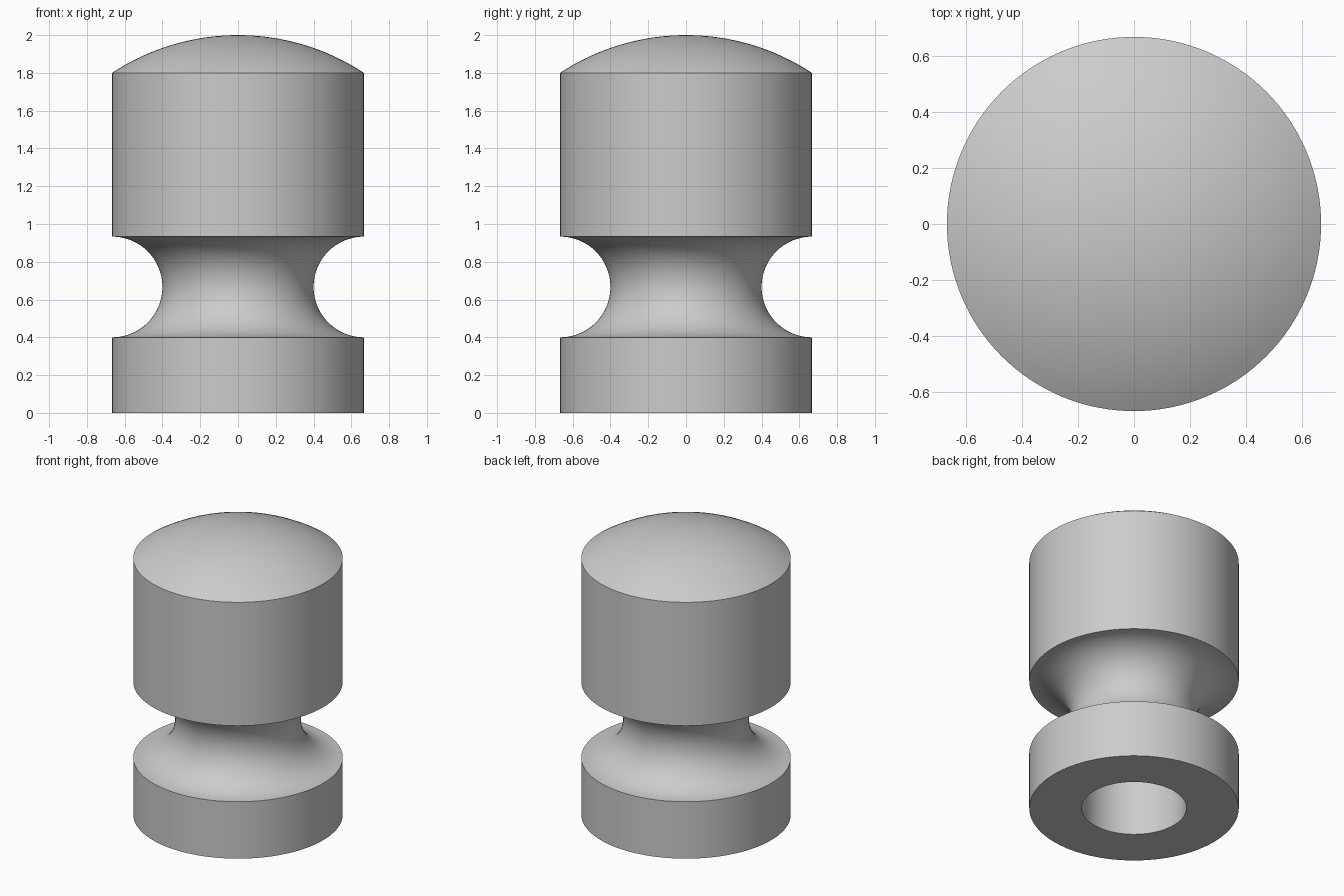
import bpy
import bmesh
from math import pi, sin, cos, asin, radians

cube = bpy.data.objects.get("Cube")
if cube:
    bpy.data.objects.remove(cube, do_unlink=True)

RADIUS = 2 / 3
HEIGHT = 2.0
DOME_RISE = 0.2
GROOVE_RADIUS = 4 / 15
GROOVE_CENTRE = 2 / 3
BORE_RADIUS = 1 / 3
BORE_DEPTH = 4 / 3
SEGMENTS = 128


def arc(cx, cz, radius, start, end, steps):
    """Points (r, z) along an arc, angles measured from the radial axis."""
    angles = [start + (end - start) * i / steps for i in range(steps + 1)]
    return [(cx + radius * cos(a), cz + radius * sin(a)) for a in angles]


def lathe(name, profile, material):
    """Revolve a profile of (r, z) points around the z axis."""
    bm = bmesh.new()
    verts = [bm.verts.new((max(r, 0), 0, z)) for r, z in profile]
    edges = [bm.edges.new(pair) for pair in zip(verts, verts[1:])]
    bmesh.ops.spin(bm, geom=verts + edges, cent=(0, 0, 0), axis=(0, 0, 1),
                   angle=2 * pi, steps=SEGMENTS, use_merge=True)
    bmesh.ops.remove_doubles(bm, verts=bm.verts, dist=0.0001)
    bmesh.ops.recalc_face_normals(bm, faces=bm.faces)
    mesh = bpy.data.meshes.new(name)
    bm.to_mesh(mesh)
    bm.free()
    mesh.materials.append(material)
    obj = bpy.data.objects.new(name, mesh)
    bpy.context.collection.objects.link(obj)
    bpy.ops.object.select_all(action='DESELECT')
    obj.select_set(True)
    bpy.context.view_layer.objects.active = obj
    bpy.ops.object.shade_smooth_by_angle(angle=radians(25))
    return obj


# Plain grey material
grey = bpy.data.materials.new("plain_grey")
grey.use_nodes = True
colour = (0.6, 0.6, 0.6, 1)
grey.diffuse_color = colour
grey.node_tree.nodes["Principled BSDF"].inputs["Base Color"].default_value = colour

# Blind bore and flat underside
profile = [(0, BORE_DEPTH), (BORE_RADIUS, BORE_DEPTH), (BORE_RADIUS, 0), (RADIUS, 0)]

# Half-round groove between the base ring and the head
profile += arc(RADIUS, GROOVE_CENTRE, GROOVE_RADIUS, 1.5 * pi, 0.5 * pi, 32)

# Shallow domed top
dome_radius = (RADIUS ** 2 + DOME_RISE ** 2) / (2 * DOME_RISE)
spread = asin(RADIUS / dome_radius)
profile += arc(0, HEIGHT - dome_radius, dome_radius, pi / 2 - spread, pi / 2, 16)

lathe("grooved_knob", profile, grey)
